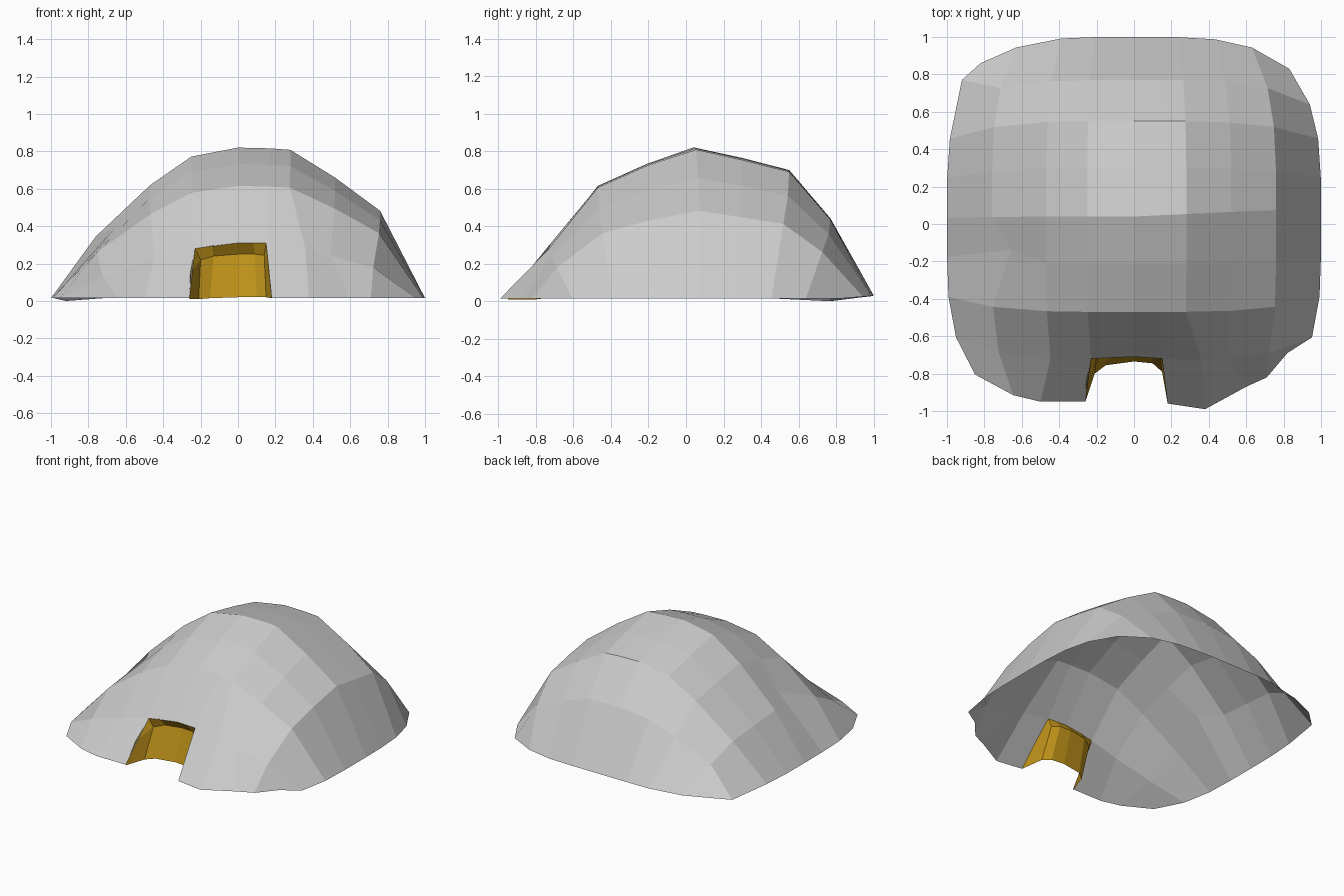
import bpy

# Grid lines and height profiles across and along the dome
gx = [-1, -.76, -.47, -.25, 0, .17, .28, .52, .76, 1]
fx = [0, .41, .75, .94, 1, .995, .985, .8, .58, 0]
gy = [-.97, -.73, -.47, -.21, .04, .3, .55, .77, 1]
fy = [0, .35, .745, .89, 1, .93, .85, .53, .02]
# Hand-tuned spots: (column, row) -> position
tweaks = {
    (3, 0): (-.26, -.95, .015), (5, 0): (.18, -.96, .015),
    (3, 1): (-.23, -.72, .28), (4, 1): (0, -.71, .31), (5, 1): (.15, -.72, .31),
    (6, 0): (.38, -.99, .015), (6, 1): (.36, -.73, .28),
    (7, 0): (.6, -.87, .015), (8, 0): (.71, -.82, .015), (9, 0): (.82, -.69, .015),
    (2, 0): (-.5, -.95, .015), (1, 3): (-.66, -.14, .39), (0, 8): (-.82, .86, 0.02),
    (0, 7): (-.92, .77, 0),
}


def make(name, verts, faces):
    mesh = bpy.data.meshes.new(name)
    mesh.from_pydata(verts, [], faces)
    mesh.update()
    obj = bpy.data.objects.new(name, mesh)
    bpy.context.collection.objects.link(obj)
    return obj


def quads(cols, rows, skip=()):
    return [(r * cols + c, r * cols + c + 1, (r + 1) * cols + c + 1, (r + 1) * cols + c)
            for r in range(rows - 1) for c in range(cols - 1) if (c, r) not in skip]


# Dome shell: rounded-square heightfield, open underneath, doorway faces left out
verts = []
for r, v in enumerate(gy):
    for c, u in enumerate(gx):
        x = u * (1 - .17 * abs(v) ** 4)
        y = v * (1 - .17 * abs(u) ** 4) + .05 * max(u, 0) * (1 - abs(v)) * (r == 4)
        z = .015 + .805 * fx[c] * fy[r]
        verts.append(tweaks.get((c, r), (x, y, z)))
make("dome_shell", verts, quads(len(gx), len(gy), {(3, 0), (4, 0)}))

# Doorway recess: floor line, top of the leaning wall, edge of the opening
base = [(-.26, -.95, .01), (-.21, -.8, .01), (-.15, -.755, .015), (0, -.735, .02),
        (.1, -.745, .02), (.15, -.79, .02), (.18, -.96, .015)]
wall = [(-.255, -.84, .15), (-.2, -.71, .22), (-.13, -.675, .24), (0, -.665, .25),
        (.09, -.67, .25), (.14, -.7, .245), (.17, -.84, .16)]
edge = [(-.235, -.74, .255), (-.23, -.72, .28), (-.14, -.715, .295), (0, -.71, .31),
        (.08, -.715, .31), (.15, -.72, .31), (.155, -.74, .285)]
recess = make("doorway_recess", base + wall + edge, quads(7, 3))
gold = bpy.data.materials.new("gold")
gold.diffuse_color = (.52, .29, .01, 1)
recess.data.materials.append(gold)
